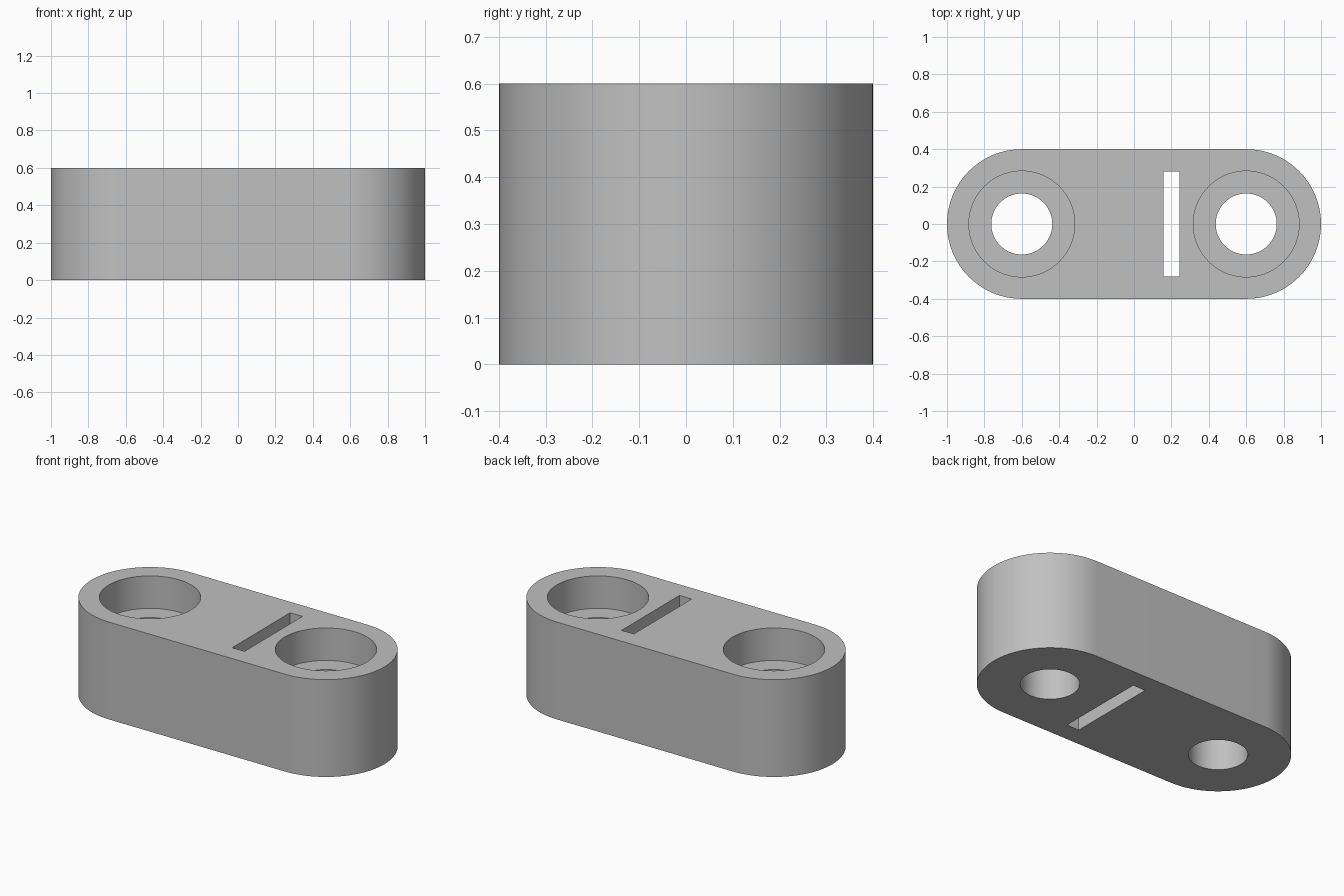
import bpy
import bmesh
import math

cube = bpy.data.objects.get("Cube")
if cube:
    bpy.data.objects.remove(cube, do_unlink=True)

HEIGHT = 0.6
END_RADIUS = 0.4
HOLE_X = 0.6
BORE_RADIUS = 0.163
COUNTERBORE_RADIUS = 0.283
COUNTERBORE_FLOOR = 0.4
SLOT_X, SLOT_WIDTH, SLOT_LENGTH = 0.2, 0.084, 0.564
MARGIN = 0.1

grey = bpy.data.materials.new("plain grey")
grey.use_nodes = True
colour = (0.53, 0.53, 0.53, 1)
grey.diffuse_color = colour
grey.node_tree.nodes["Principled BSDF"].inputs["Base Color"].default_value = colour


def arc(cx, radius, start, sweep, steps):
    """Points along an arc about (cx, 0), both ends included."""
    angles = [start + sweep * i / steps for i in range(steps + 1)]
    return [(cx + radius * math.cos(a), radius * math.sin(a)) for a in angles]


def prism(name, outline, bottom, top):
    """Extrude a closed outline straight up."""
    bm = bmesh.new()
    face = bm.faces.new([bm.verts.new((x, y, bottom)) for x, y in outline])
    extruded = bmesh.ops.extrude_face_region(bm, geom=[face], use_keep_orig=True)
    risen = [v for v in extruded["geom"] if isinstance(v, bmesh.types.BMVert)]
    bmesh.ops.translate(bm, verts=risen, vec=(0, 0, top - bottom))
    bmesh.ops.recalc_face_normals(bm, faces=bm.faces)
    mesh = bpy.data.meshes.new(name)
    bm.to_mesh(mesh)
    bm.free()
    mesh.materials.append(grey)
    obj = bpy.data.objects.new(name, mesh)
    bpy.context.collection.objects.link(obj)
    return obj


def cut(target, name, outline, bottom, top):
    """Cut a prism out of the target, then discard the cutter."""
    cutter = prism(name, outline, bottom, top)
    cutter.hide_render = True
    mod = target.modifiers.new(name, "BOOLEAN")
    mod.operation = "DIFFERENCE"
    mod.solver = "EXACT"
    mod.object = cutter
    bpy.context.view_layer.objects.active = target
    bpy.ops.object.modifier_apply(modifier=mod.name)
    bpy.data.objects.remove(cutter, do_unlink=True)


# Body with two rounded ends
outline = (arc(HOLE_X, END_RADIUS, -math.pi / 2, math.pi, 48)
           + arc(-HOLE_X, END_RADIUS, math.pi / 2, math.pi, 48))
body = prism("link_body", outline, 0, HEIGHT)

# Through holes, each with a wider counterbore from the top
for side, x in (("left", HOLE_X), ("right", -HOLE_X)):
    for part, radius, floor in (("bore", BORE_RADIUS, -MARGIN),
                                ("counterbore", COUNTERBORE_RADIUS, COUNTERBORE_FLOOR)):
        circle = arc(x, radius, 0, math.tau, 72)[:-1]
        cut(body, f"{side}_{part}", circle, floor, HEIGHT + MARGIN)

# Narrow slot right through
w, l = SLOT_WIDTH / 2, SLOT_LENGTH / 2
slot = [(SLOT_X - w, -l), (SLOT_X + w, -l), (SLOT_X + w, l), (SLOT_X - w, l)]
cut(body, "slot", slot, -MARGIN, HEIGHT + MARGIN)

# Smooth round walls, sharp rims
bpy.ops.object.select_all(action="DESELECT")
body.select_set(True)
bpy.context.view_layer.objects.active = body
bpy.ops.object.shade_smooth_by_angle(angle=math.radians(30))
